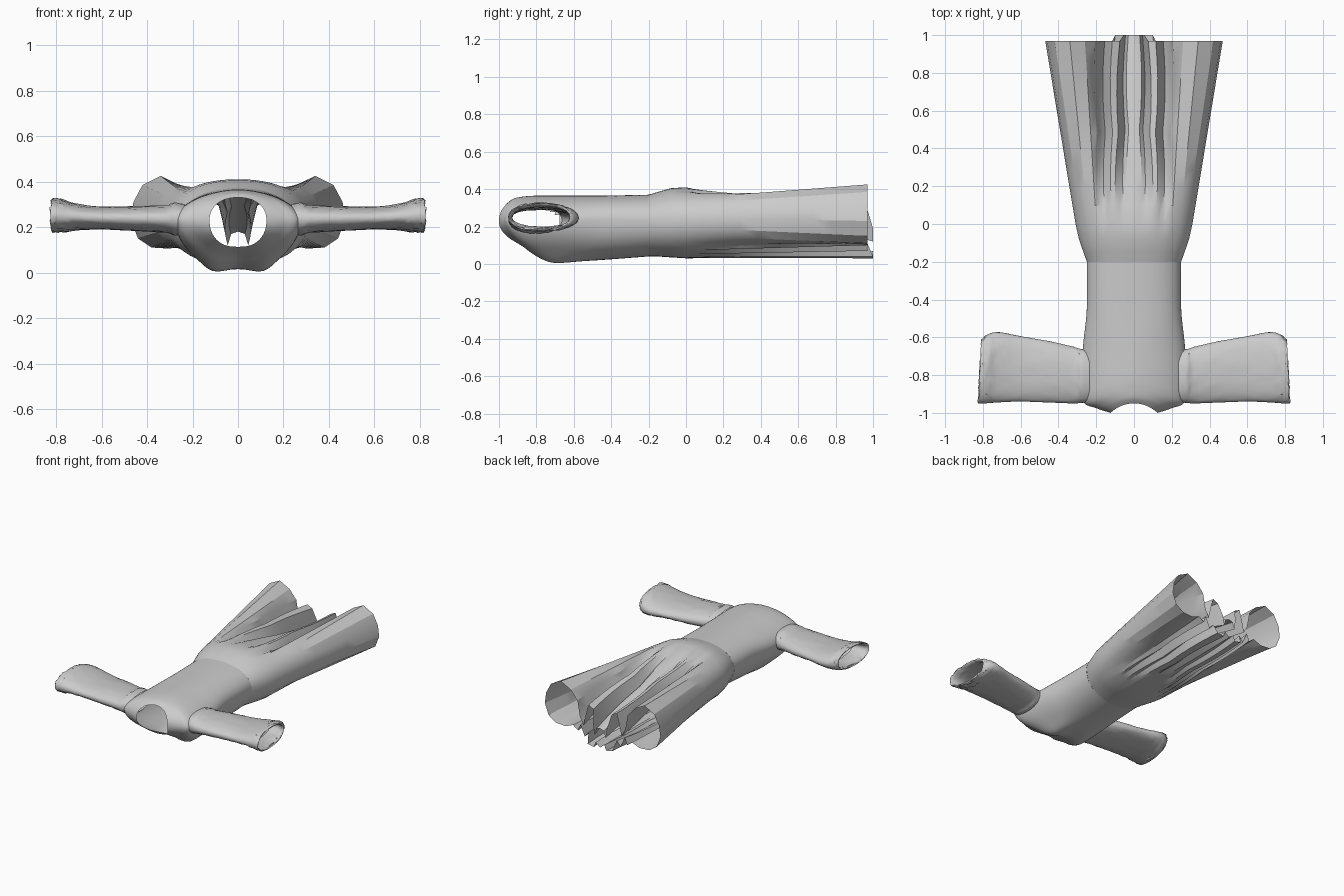
import bpy, bmesh, math, random

if "Cube" in bpy.data.objects:
    bpy.data.objects.remove(bpy.data.objects["Cube"])
random.seed(4)

def lerp(a, b, t):
    return a + (b - a) * t

def smooth_rows(keys, steps):
    """Catmull-Rom interpolation through rows of section parameters."""
    out = []
    for i in range(len(keys) - 1):
        p0, p1 = keys[max(i - 1, 0)], keys[i]
        p2, p3 = keys[i + 1], keys[min(i + 2, len(keys) - 1)]
        for k in range(steps):
            t = k / steps
            out.append([0.5 * (2*b + (c-a)*t + (2*a-5*b+4*c-d)*t*t + (3*b-a-3*c+d)*t**3)
                        for a, b, c, d in zip(p0, p1, p2, p3)])
    return out + [list(keys[-1])]

def oval(ang, w, lo, hi, mid, power=2.2):
    """Point on a squarish oval; ang 0 = top, 90 = side, 180 = bottom."""
    s, c = math.sin(ang), math.cos(ang)
    x = w * math.copysign(abs(s) ** (2 / power), s)
    k = math.copysign(abs(c) ** (2 / power), c)
    return x, mid + k * ((hi - mid) if k > 0 else (mid - lo))

def loft(name, rings, angle=35, hole=None):
    """Open tube through closed rings, optionally dropping faces in a hole."""
    bm = bmesh.new()
    vs = [[bm.verts.new(p) for p in r] for r in rings]
    n = len(rings[0])
    for a, b in zip(vs, vs[1:]):
        for j in range(n):
            f = bm.faces.new((a[j], a[(j+1) % n], b[(j+1) % n], b[j]))
            if hole and hole(f.calc_center_median()):
                bm.faces.remove(f)
    bmesh.ops.recalc_face_normals(bm, faces=bm.faces)
    me = bpy.data.meshes.new(name)
    bm.to_mesh(me)
    bm.free()
    ob = bpy.data.objects.new(name, me)
    bpy.context.collection.objects.link(ob)
    bpy.ops.object.select_all(action='DESELECT')
    ob.select_set(True)
    bpy.context.view_layer.objects.active = ob
    bpy.ops.object.shade_smooth_by_angle(angle=math.radians(angle))
    return ob

# Bodice: y at side, top, bottom, half width, low z, high z, squareness
bodice_keys = [
    (-1.00, -.95, -.90, .125, .11, .33, 2.2),
    (-.975, -.92, -.83, .20, .07, .35, 1.9),
    (-.945, -.87, -.77, .265, .03, .36, 1.8),
    (-.85, -.80, -.70, .28, .0, .365, 1.8),
    (-.65, -.65, -.62, .27, .0, .365, 1.9),
    (-.45, -.45, -.45, .25, .02, .365, 2.2),
    (-.20, -.20, -.20, .25, .04, .37, 2.2)]
N = 96
bodice = []
for ys, yt, yb, w, lo, hi, power in smooth_rows(bodice_keys, 8):
    ring = []
    for j in range(N):
        a = 2 * math.pi * j / N
        x, z = oval(a, w, lo, hi, .23, power)
        c = math.cos(a)
        y = lerp(ys, yt if c > 0 else yb, c * c)
        if c < 0:  # two bust curves with a shallow dip between them
            fade = math.exp(-((y + .7) / .15) ** 2)
            z += fade * (.02 * math.exp(-(x / .06) ** 2)
                         - .016 * math.exp(-((abs(x) - .12) / .05) ** 2))
        ring.append((x, y, max(z, 0)))
    bodice.append(ring)

def armhole(p):
    return abs(p.x) > .15 and ((p.y + .805) / .13) ** 2 + ((p.z - .235) / .06) ** 2 < 1

loft("bodice", bodice, 40, armhole)

# Sleeves: x, front y, back y, centre z, half height, wrinkle size
sleeve_keys = [
    (.235, -.945, -.665, .235, .066, 0),
    (.28, -.947, -.662, .235, .072, .002),
    (.32, -.95, -.65, .235, .06, .002),
    (.45, -.945, -.62, .237, .055, .002),
    (.60, -.94, -.595, .24, .05, .002),
    (.72, -.945, -.573, .245, .06, .003),
    (.78, -.95, -.583, .25, .074, .005),
    (.815, -.95, -.612, .25, .074, .005),
    (.805, -.94, -.625, .25, .062, .004),
    (.76, -.93, -.61, .25, .052, .003),
    (.70, -.93, -.61, .248, .05, 0)]
M = 40
sleeve = []
for x, yf, yb, zc, h, wr in smooth_rows(sleeve_keys, 4):
    ring = []
    for j in range(M):
        a = 2 * math.pi * j / M
        u, z = oval(a, (yb - yf) / 2, -h, h, 0)
        skew = -.01 * (u / .18) * max(0, (x - .5) / .3)
        r = random.uniform(-wr, wr)
        ring.append((x + skew + r, (yf + yb) / 2 + u, zc + z + r))
    sleeve.append(ring)
for side, sx in (("left", -1), ("right", 1)):
    loft(side + "_sleeve", [[(sx * x, y, z) for x, y, z in r] for r in sleeve], 40)

# Skirt hem, one half from top centre to bottom centre (x, z)
hem_top = [(0, .18), (.03, .17), (.045, .12), (.055, .19), (.075, .29), (.115, .31),
           (.135, .24), (.155, .15), (.185, .21), (.205, .32)]
hem_lobe = [(.26, .385), (.34, .425), (.42, .385), (.46, .31), (.47, .23),
            (.44, .15), (.38, .11), (.30, .105)]
hem_low = [(.24, .13), (.20, .10), (.18, .15), (.145, .07), (.115, .11),
           (.10, .04), (.05, .03), (.035, .07), (0, .04)]

def spread(count, a, b):
    return [math.radians(lerp(a, b, i / count)) for i in range(count)]

half = hem_top + hem_lobe + hem_low
angs = spread(10, 0, 38) + spread(8, 38, 135) + spread(8, 135, 180) + [math.pi]
hem = half + [(-x, z) for x, z in half[-2:0:-1]]
angs = angs + [-a for a in angs[-2:0:-1]]

skirt = []
# gathered waist
for y, w, lo, hi in ((-.2, .25, .04, .37), (-.15, .268, .04, .385),
                     (-.08, .292, .035, .405), (0, .31, .03, .41)):
    skirt.append([(x, y, z) for x, z in (oval(a, w, lo, hi, .23) for a in angs)])
# pleats deepening towards the hem
for i in range(1, 11):
    t = i / 10
    ring = []
    for a, (hx, hz) in zip(angs, hem):
        x, z = oval(a, .31, .03, .41, .23)
        end = 1.0 if abs(hx) < .06 or (hz < .13 and abs(hx) < .11) else .97
        sway = .012 * math.sin(t * math.pi * 2) if .01 < abs(hx) < .22 else 0
        ring.append((lerp(x, hx, t) + math.copysign(sway, hx),
                     end * t, lerp(z, hz, t)))
    skirt.append(ring)
loft("skirt", skirt, 25)
